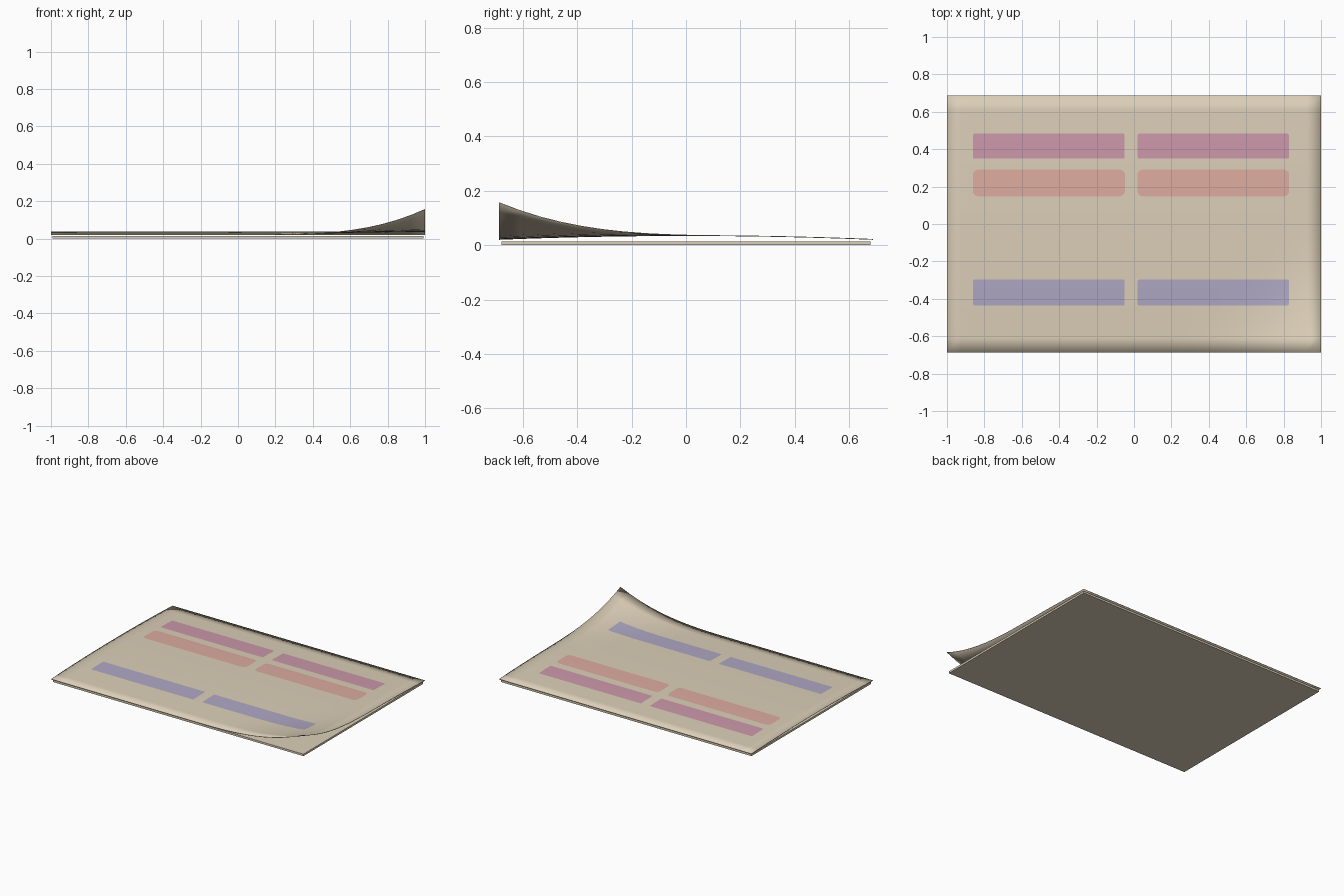
import bpy, bmesh, math

if "Cube" in bpy.data.objects:
    bpy.data.objects.remove(bpy.data.objects["Cube"])

HX, HY = 1.0, 0.687      # half size of the top sheet


def material(name, rgb):
    m = bpy.data.materials.new(name)
    lin = [((c / 255 + 0.055) / 1.055) ** 2.4 for c in rgb]
    m.diffuse_color = (*lin, 1.0)
    m.use_nodes = True
    m.node_tree.nodes["Principled BSDF"].inputs["Base Color"].default_value = m.diffuse_color
    return m


paper = material("cream_paper", (220, 207, 184))
plum = material("plum_tint", (204, 152, 170))
coral = material("coral_tint", (221, 172, 160))
violet = material("violet_tint", (175, 168, 195))


def sheet_z(x, y):
    """Gently bowed page with the front right corner lifting."""
    bow = 0.037 - 0.014 * (y / HY) ** 2
    lift = max(0.0, (x - y - 0.8) / (HX + HY - 0.8)) ** 3
    return bow + 0.135 * lift


def finish(bm, name, mat, smooth):
    me = bpy.data.meshes.new(name)
    bmesh.ops.recalc_face_normals(bm, faces=bm.faces)
    for f in bm.faces:
        f.smooth = smooth
    bm.to_mesh(me)
    bm.free()
    me.materials.append(mat)
    ob = bpy.data.objects.new(name, me)
    bpy.context.collection.objects.link(ob)
    return ob


def grid_faces(bm, rows):
    for a, b in zip(rows, rows[1:]):
        for j in range(len(a) - 1):
            bm.faces.new((a[j], b[j], b[j + 1], a[j + 1]))


# Flat bottom page
bm = bmesh.new()
bmesh.ops.create_cube(bm, size=1)
for v in bm.verts:
    v.co = (v.co.x * 1.985, v.co.y * 1.355, (v.co.z + 0.5) * 0.014)
finish(bm, "bottom_page", paper, False)

# Curled top page: closed thin sheet, smooth over its rim
NX, NY, T = 26, 18, 0.003
bm = bmesh.new()
layers = []
for drop in (0.0, T):
    rows = []
    for i in range(NX + 1):
        x = -HX + 2 * HX * i / NX
        rows.append([])
        for j in range(NY + 1):
            y = -HY + 2 * HY * j / NY
            rows[-1].append(bm.verts.new((x, y, sheet_z(x, y) - drop)))
    grid_faces(bm, rows)
    layers.append(rows)
rims = []
for r in layers:
    rims.append([r[i][0] for i in range(NX)] + [r[NX][j] for j in range(NY)]
                + [r[i][NY] for i in range(NX, 0, -1)]
                + [r[0][j] for j in range(NY, 0, -1)])
top, low = rims
for k in range(len(top)):
    n = (k + 1) % len(top)
    bm.faces.new((top[k], low[k], low[n], top[n]))
finish(bm, "top_page", paper, True)


# Printed bars: rounded patches that follow the curled page
def bar(name, mat, x0, x1, y0, y1, r):
    bm = bmesh.new()
    cy, h = (y0 + y1) / 2, (y1 - y0) / 2
    cols = []
    for k in range(6):
        a = math.pi / 2 * k / 5
        cols.append((x0 + r * (1 - math.cos(a)), h - r + r * math.sin(a)))
    ends = [(x0 + x1 - x, hh) for x, hh in reversed(cols)]
    n = 16
    mid = [(cols[-1][0] + (ends[0][0] - cols[-1][0]) * k / n, h)
           for k in range(1, n)]
    rows = []
    for x, hh in cols + mid + ends:
        rows.append([])
        for j in range(7):
            y = cy + hh * (j / 3 - 1)
            rows[-1].append(bm.verts.new((x, y, sheet_z(x, y) + 0.002)))
    grid_faces(bm, rows)
    ob = finish(bm, name, mat, True)
    if ob.data.polygons[0].normal.z < 0:
        ob.data.flip_normals()


for side, x0, x1 in (("left", -0.86, -0.05), ("right", 0.02, 0.828)):
    bar("upper_bar_" + side, plum, x0, x1, 0.35, 0.483, 0.006)
    bar("middle_bar_" + side, coral, x0 - 0.002, x1 + 0.002, 0.148, 0.291, 0.03)
    bar("lower_bar_" + side, violet, x0, x1, -0.435, -0.298, 0.006)
